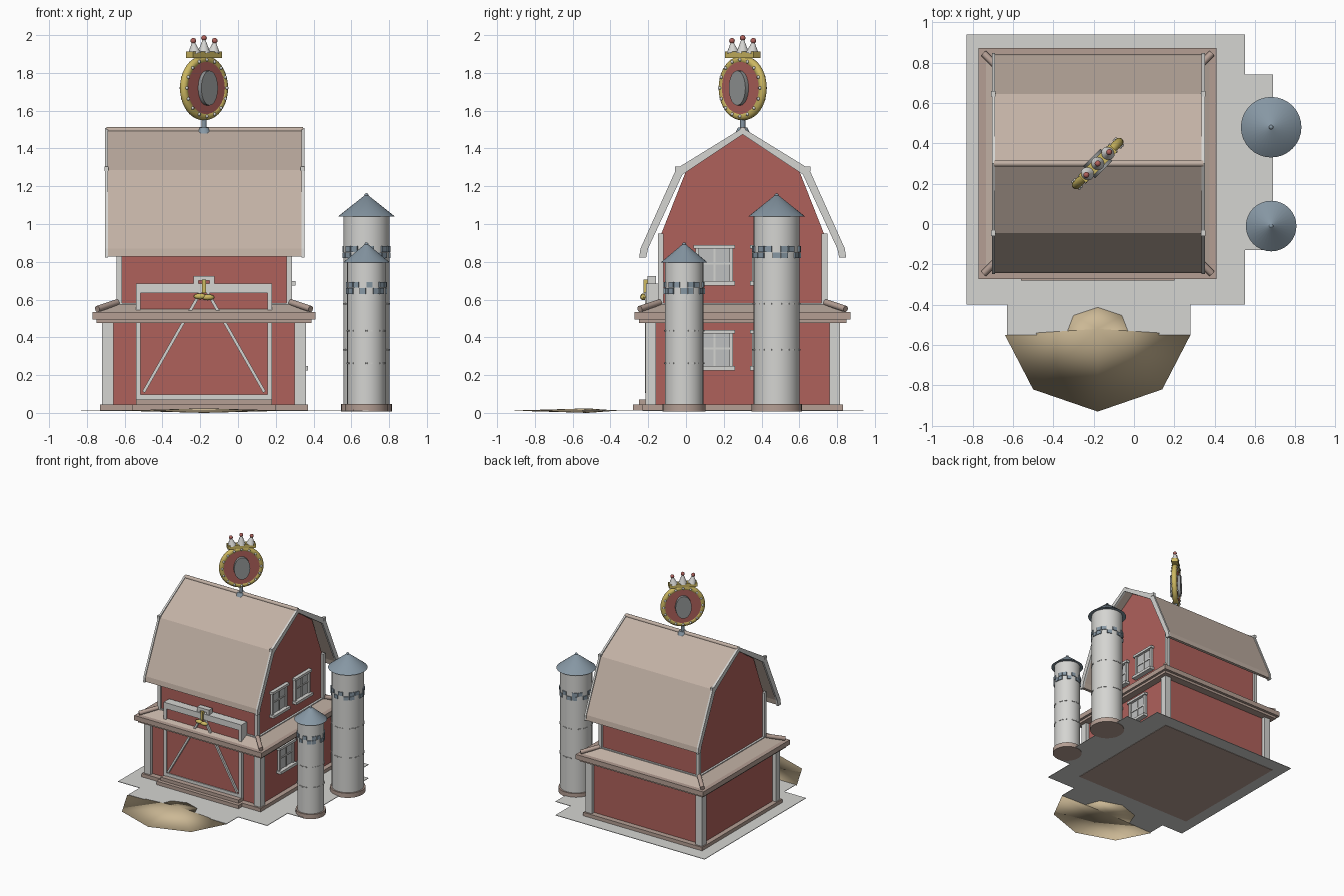
import bpy, bmesh, math
from mathutils import Vector, Matrix

cube = bpy.data.objects.get("Cube")
if cube:
    bpy.data.objects.remove(cube, do_unlink=True)


def material(name, r, g, b):
    m = bpy.data.materials.new(name)
    m.use_nodes = True
    m.diffuse_color = (r, g, b, 1)
    m.node_tree.nodes["Principled BSDF"].inputs["Base Color"].default_value = (r, g, b, 1)
    return m


RED = material("barn red", .43, .12, .105)
WHITE = material("off white", .66, .66, .64)
TAN = material("roof tan", .54, .44, .375)
TRIM = material("ledge tan", .46, .345, .295)
BLUE = material("slate blue", .24, .31, .37)
GOLD = material("gold", .61, .48, .12)
SAND = material("sand", .6, .48, .3)
GREY = material("sign grey", .3, .31, .31)
PANE = material("window pane", .52, .53, .53)


def finish(name, bm, mat, smooth=False):
    bmesh.ops.recalc_face_normals(bm, faces=bm.faces)
    me = bpy.data.meshes.new(name)
    bm.to_mesh(me)
    bm.free()
    me.materials.append(mat)
    ob = bpy.data.objects.new(name, me)
    bpy.context.collection.objects.link(ob)
    if smooth:
        bpy.ops.object.select_all(action="DESELECT")
        ob.select_set(True)
        bpy.context.view_layer.objects.active = ob
        bpy.ops.object.shade_smooth_by_angle(angle=math.radians(40))
    return ob


def add_box(bm, x0, x1, y0, y1, z0, z1, mat=Matrix()):
    place = Matrix.Translation(((x0 + x1) / 2, (y0 + y1) / 2, (z0 + z1) / 2))
    bmesh.ops.create_cube(bm, size=1, matrix=mat @ place @ Matrix.Diagonal((x1 - x0, y1 - y0, z1 - z0, 1)))


def boxes(name, mat, *bounds):
    bm = bmesh.new()
    for b in bounds:
        add_box(bm, *b)
    return finish(name, bm, mat)


def along(p, q):
    p, q = Vector(p), Vector(q)
    return Matrix.Translation((p + q) / 2) @ (q - p).to_track_quat("Z", "Y").to_matrix().to_4x4()


def tube(name, mat, p, q, r1, r2=None, sides=24):
    bm = bmesh.new()
    bmesh.ops.create_cone(bm, cap_ends=True, segments=sides, radius1=r1, radius2=r1 if r2 is None else r2,
                          depth=(Vector(q) - Vector(p)).length, matrix=along(p, q))
    return finish(name, bm, mat, True)


def balls(name, mat, centres, r, scale=(1, 1, 1)):
    bm = bmesh.new()
    for c in centres:
        bmesh.ops.create_uvsphere(bm, u_segments=12, v_segments=8, radius=r,
                                  matrix=Matrix.Translation(c) @ Matrix.Diagonal((*scale, 1)))
    return finish(name, bm, mat, True)


def prism(name, mat, pts, axis, a, b):
    """Extrude a 2D outline along x or z."""
    bm = bmesh.new()
    make = (lambda u, v: (a, u, v)) if axis == "x" else (lambda u, v: (u, v, a))
    face = bm.faces.new([bm.verts.new(make(*p)) for p in pts])
    new = bmesh.ops.extrude_face_region(bm, geom=[face])["geom"]
    shift = (b - a, 0, 0) if axis == "x" else (0, 0, b - a)
    bmesh.ops.translate(bm, vec=shift, verts=[v for v in new if isinstance(v, bmesh.types.BMVert)])
    return finish(name, bm, mat)


CX, CY = -.18, .30   # barn centre

# Ground slab and sand patch
prism("ground_slab", WHITE, [(-.83, -.40), (-.63, -.40), (-.63, -.55), (.28, -.55), (.28, -.40), (.55, -.40),
      (.55, -.13), (.69, -.13), (.69, .74), (.55, .74), (.55, .94), (-.83, .94)], "z", .012, .016)
bm = bmesh.new()
half = [(0, -.36), (.18, -.42), (.23, -.55), (.46, -.55), (.32, -.82), (0, -.93)]
outline = half + [(-u, v) for u, v in half[-2:0:-1]]
rim = [bm.verts.new((CX + u, v, .012)) for u, v in outline]
poles = [bm.verts.new((CX, -.52, z)) for z in (.024, 0)]
for i, v in enumerate(rim):
    for pole in poles:
        bm.faces.new((v, rim[i - 1], pole))
sand = finish("sand_patch", bm, SAND)
for p in sand.data.polygons:
    p.use_smooth = True

# Lower storey
boxes("base_plinth", TRIM, (-.73, .37, -.23, .83, .009, .045))
boxes("door_steps", TRIM, (-.56, .20, -.28, -.2, .014, .045), (-.54, .18, -.25, -.18, .045, .072))
boxes("lower_walls", RED, (-.69, .33, -.185, .785, .04, .5))
boxes("lower_corner_posts", WHITE, *[(x, x + .06, y, y + .055, .045, .495)
      for x in (-.72, .30) for y in (-.215, .76)])

# Ledge roof around the building
boxes("ledge_fascia", TRIM, (-.77, .41, -.272, .872, .495, .535))
boxes("ledge_moulding", TRIM, (-.75, .39, -.25, .85, .475, .497))
bm = bmesh.new()
add_box(bm, -.745, .385, -.245, .845, .53, .575)
for v in bm.verts:
    if v.co.z > .55:
        v.co.x = CX + (v.co.x - CX) * .82
        v.co.y = CY + (v.co.y - CY) * .82
finish("ledge_slope", bm, TAN)
for sx in (-1, 1):
    for sy in (-1, 1):
        tube("ledge_hip_rod", TRIM, (CX + sx * .565, CY + sy * .545, .55),
             (CX + sx * .46, CY + sy * .44, .585), .017, sides=12)

# Upper storey with gambrel gables
wall = [(0, 1.485), (.30, 1.28), (.43, .95), (.43, .54)]
prism("upper_walls", RED, [(CY + d, z) for d, z in wall] + [(CY - d, z) for d, z in wall[:0:-1]], "x", -.625, .265)
boxes("upper_corner_posts", WHITE, *[(x, x + .027, y, y + .03, .55, .95)
      for x in (-.642, .258) for y in (-.148, .718)])
boxes("upper_base_trim", WHITE, (-.642, .282, -.145, .745, .555, .582))


def roof_outline(e):
    outer = [(0, 1.503 + e), (.345 + e, 1.287 + e), (.535 + e, .87), (.542 + e, .828 - e)]
    inner = [(.517 - e, .828 - e), (.507 - e, .87), (.325 - e, 1.268 - e), (0, 1.48 - e)]
    right = outer + inner
    left = [(-d, z) for d, z in right[6:0:-1]]
    return [(CY + d, z) for d, z in right + left]


prism("roof", TAN, roof_outline(0), "x", -.69, .34)
for x in (-.705, .335):
    prism("bargeboard", WHITE, roof_outline(.006), "x", x, x + .016)
    boxes("roof_break_cap", WHITE, *[(x - .003, x + .019, y - .014, y + .014, 1.28, 1.305)
          for y in (CY - .345, CY + .345)])
tube("ridge_pole", TAN, (-.695, CY, 1.497), (.345, CY, 1.497), .016, sides=12)

# Barn door
boxes("door_panel", RED, (-.53, .17, -.2, -.13, .072, .66))
boxes("door_frame", WHITE, (-.54, -.515, -.212, -.14, .072, .685), (.155, .18, -.212, -.14, .072, .685),
      (-.54, .18, -.212, -.14, .635, .685), (-.515, .155, -.208, -.19, .072, .097))
for x in (-.5, .14):
    bm = bmesh.new()
    p, q = (x, -.205, .11), (CX + math.copysign(.02, x), -.205, .635)
    n = (Vector(q) - Vector(p)).length / 2
    add_box(bm, -.012, .012, -.008, .008, -n, n, along(p, q))
    finish("door_brace", bm, WHITE)
boxes("lamp_bracket", WHITE, (-.235, -.125, -.205, -.16, .7, .725),
      (-.235, -.21, -.205, -.16, .66, .7), (-.15, -.125, -.205, -.16, .66, .7))
boxes("lamp_stem", GOLD, (-.19, -.17, -.225, -.2, .635, .705))
balls("lamp_leaves", GOLD, [(CX - .02, -.225, .617), (CX + .02, -.225, .612)], .035, (1, .5, .45))

# Windows on the silo side
for x, z0 in ((.33, .235), (.265, .685)):
    for y in (.05, .35):
        y1, z1, f = y + .2, z0 + .205, .02
        boxes("window_pane", PANE, (x, x + .008, y, y1, z0, z1))
        boxes("window_frame", WHITE, (x, x + .02, y, y + f, z0, z1), (x, x + .02, y1 - f, y1, z0, z1),
              (x, x + .03, y - .01, y1 + .01, z1 - f, z1), (x, x + .04, y - .01, y1 + .01, z0 - .01, z0 + .012),
              (x, x + .014, y + .095, y + .105, z0, z1), (x, x + .014, y, y1, z0 + .1, z0 + .11))


# Silos
def silo(y, r, top, tip, bricks, seams):
    x = .68
    tube("silo_body", WHITE, (x, y, .03), (x, y, top), r, sides=32)
    tube("silo_base", TRIM, (x, y, .008), (x, y, .046), r + .012, sides=32)
    tube("silo_roof", BLUE, (x, y, top - .01), (x, y, tip - .005), r * 1.23, .006, sides=32)
    balls("silo_finial", BLUE, [(x, y, tip - .008)], .011)
    bm, ledge, n = bmesh.new(), bmesh.new(), 18
    for i in range(n):
        turn = Matrix.Translation((x, y, 0)) @ Matrix.Rotation(2 * math.pi * i / n, 4, "Z")
        w = r * math.pi / n
        for row in range(2):
            if (i * 2 + row * 3) % 5 < 3:
                z = bricks + row * .033
                add_box(bm, r - .02, r + .006, -w, w * .8, z, z + .03, turn)
        if i % 3:
            for z in seams:
                add_box(ledge, r - .02, r + .004, -w * .8, w * .8, z, z + .008, turn)
    finish("silo_bricks", bm, BLUE)
    finish("silo_seams", ledge, WHITE)


silo(.48, .122, 1.05, 1.16, .82, (.33, .575))
silo(-.01, .102, .805, .9, .63, (.26, .43))


# Round rooftop sign, turned diagonally
def at(u, v, z):
    k = math.sqrt(.5)
    return (CX + (u - v) * k, CY + (u + v) * k, z)


SZ = 1.72
tube("sign_foot", BLUE, (CX, CY, 1.48), (CX, CY, 1.51), .04, .025)
tube("sign_post", BLUE, (CX, CY, 1.5), (CX, CY, 1.57), .014)
tube("sign_disc", RED, at(0, -.018, SZ), at(0, .018, SZ), .145, sides=32)
bpy.ops.mesh.primitive_torus_add(major_segments=40, minor_segments=12, major_radius=.15, minor_radius=.022,
                                 location=(CX, CY, SZ), rotation=(math.pi / 2, 0, math.pi / 4))
ring = bpy.context.object
ring.name = "sign_ring"
ring.data.materials.append(GOLD)
bpy.ops.object.shade_smooth_by_angle(angle=math.radians(60))
balls("sign_bulbs", WHITE, [at(.15 * math.cos(a), s * .021, SZ + .15 * math.sin(a))
      for a in [i * math.pi / 8 for i in range(16)] for s in (-1, 1)], .009)
plaque = tube("sign_plaque", GREY, (0, 0, -.042), (0, 0, .042), 1, sides=28)
for v in plaque.data.vertices:
    v.co = at(v.co.x * .062, v.co.z, SZ + v.co.y * .092)

# Crown on the sign
bm = bmesh.new()
add_box(bm, -.108, .108, -.026, .026, 1.88, 1.912, Matrix.Translation((CX, CY, 0)) @ Matrix.Rotation(math.pi / 4, 4, "Z"))
finish("crown_band", bm, GOLD)
for u, top in ((-.08, 1.965), (0, 1.98), (.08, 1.965)):
    tube("crown_spike", WHITE, at(u * .9, 0, 1.905), at(u, 0, top), .034, .006, 16)
    balls("crown_jewel", RED, [at(u, 0, top + .005)], .015)
